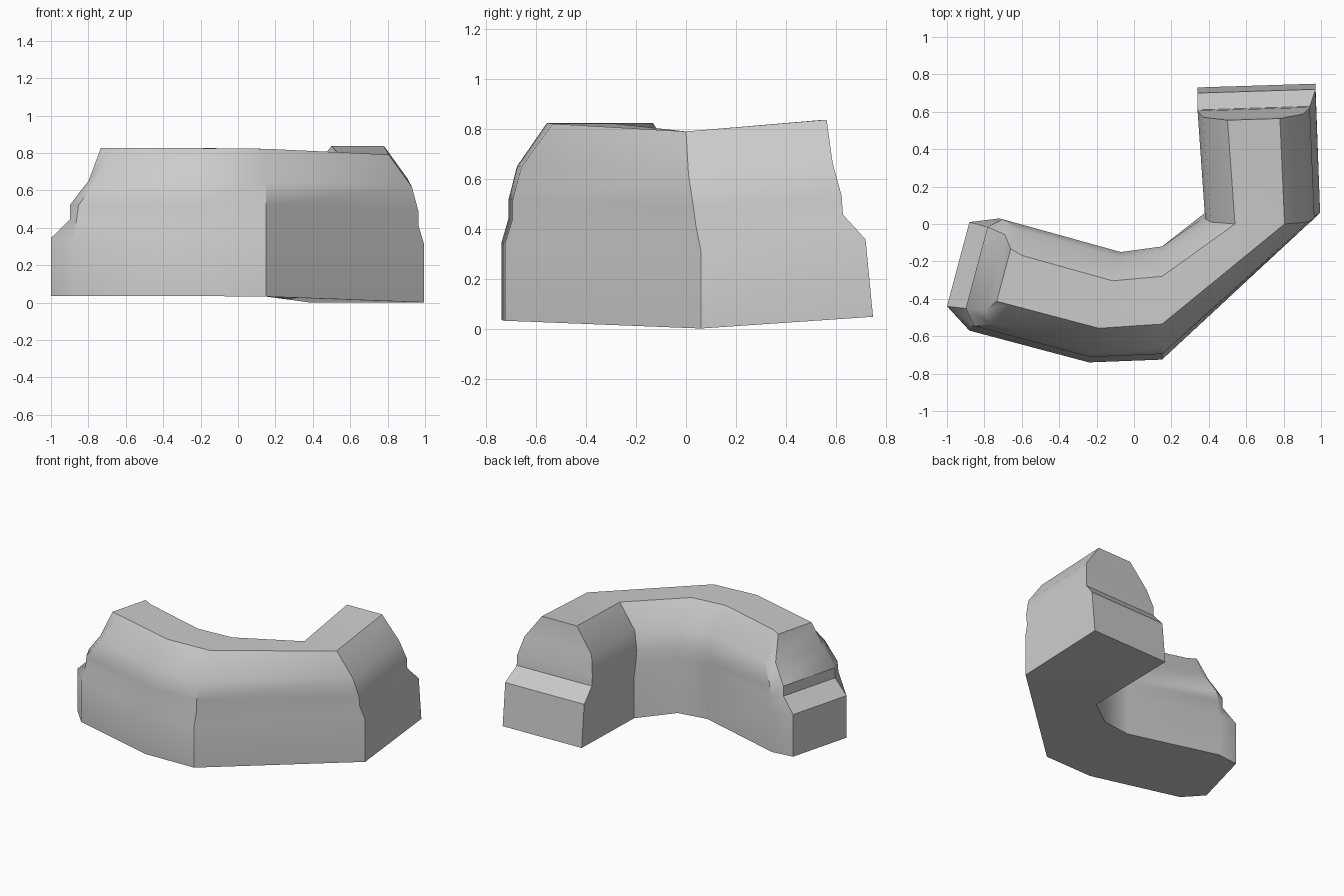
import bpy, bmesh, math
from mathutils import Vector

if "Cube" in bpy.data.objects:
    bpy.data.objects.remove(bpy.data.objects["Cube"])

# stations along the bend: outer base point, inner base point, height offset, inset scale
stations = [
    ((-1.00, -0.44), (-0.88, 0.01), 0.00, 0.5),
    ((-0.88, -0.57), (-0.72, 0.03), 0.00, 1),
    ((-0.24, -0.74), (-0.07, -0.15), 0.00, 1),
    ((0.15, -0.725), (0.15, -0.12), -0.003, 1),
    ((0.995, 0.06), (0.38, 0.06), -0.034, 1),
    ((0.97, 0.75), (0.34, 0.73), 0.013, 1),
]
# levels: height, outer inset, inner inset, slide of stations 0, 1, 4, 5 along the bend
levels = [
    (0.035, 0.00, 0.00, 0.00, 0.00, 0.00, 0.00),
    (0.345, 0.00, 0.00, 0.00, 0.00, 0.00, 0.03),
    (0.445, 0.03, 0.00, 0.10, 0.01, 0.02, 0.12),
    (0.520, 0.03, 0.00, 0.10, 0.02, 0.03, 0.125),
    (0.652, 0.065, 0.03, 0.20, 0.11, 0.05, 0.16),
    (0.825, 0.19, 0.16, 0.25, 0.17, 0.06, 0.18),
]
left_dir = Vector((0.966, -0.26))
back_dir = Vector((0, -1))

bm = bmesh.new()
rings = []
for z, out_in, inn_in, s0, s1, s4, s5 in levels:
    slides = {0: left_dir * s0, 1: left_dir * s1, 4: back_dir * s4, 5: back_dir * s5}
    outer, inner = [], []
    for i, (o, n, dz, k) in enumerate(stations):
        o, n = Vector(o), Vector(n)
        across = (n - o).normalized()
        slide = slides.get(i, Vector((0, 0)))
        po = o + across * out_in * k + slide
        pn = n - across * inn_in * k + slide
        # base tilt at the ends, carried up through the body
        h = z + dz
        outer.append(bm.verts.new((po.x, po.y, h)))
        inner.append(bm.verts.new((pn.x, pn.y, h)))
    rings.append(outer + inner[::-1])

# walls between levels
n = len(rings[0])
for a, b in zip(rings, rings[1:]):
    for i in range(n):
        j = (i + 1) % n
        bm.faces.new((a[i], a[j], b[j], b[i]))
# underside and crest as strips following the bend
for ring in (rings[0], rings[-1]):
    for i in range(len(stations) - 1):
        bm.faces.new((ring[i], ring[i + 1], ring[n - 2 - i], ring[n - 1 - i]))
bmesh.ops.recalc_face_normals(bm, faces=bm.faces)

mesh = bpy.data.meshes.new("curved_barrier")
bm.to_mesh(mesh)
bm.free()
barrier = bpy.data.objects.new("curved_barrier", mesh)
bpy.context.collection.objects.link(barrier)
bpy.context.view_layer.objects.active = barrier
barrier.select_set(True)
bpy.ops.object.shade_smooth_by_angle(angle=math.radians(35))
